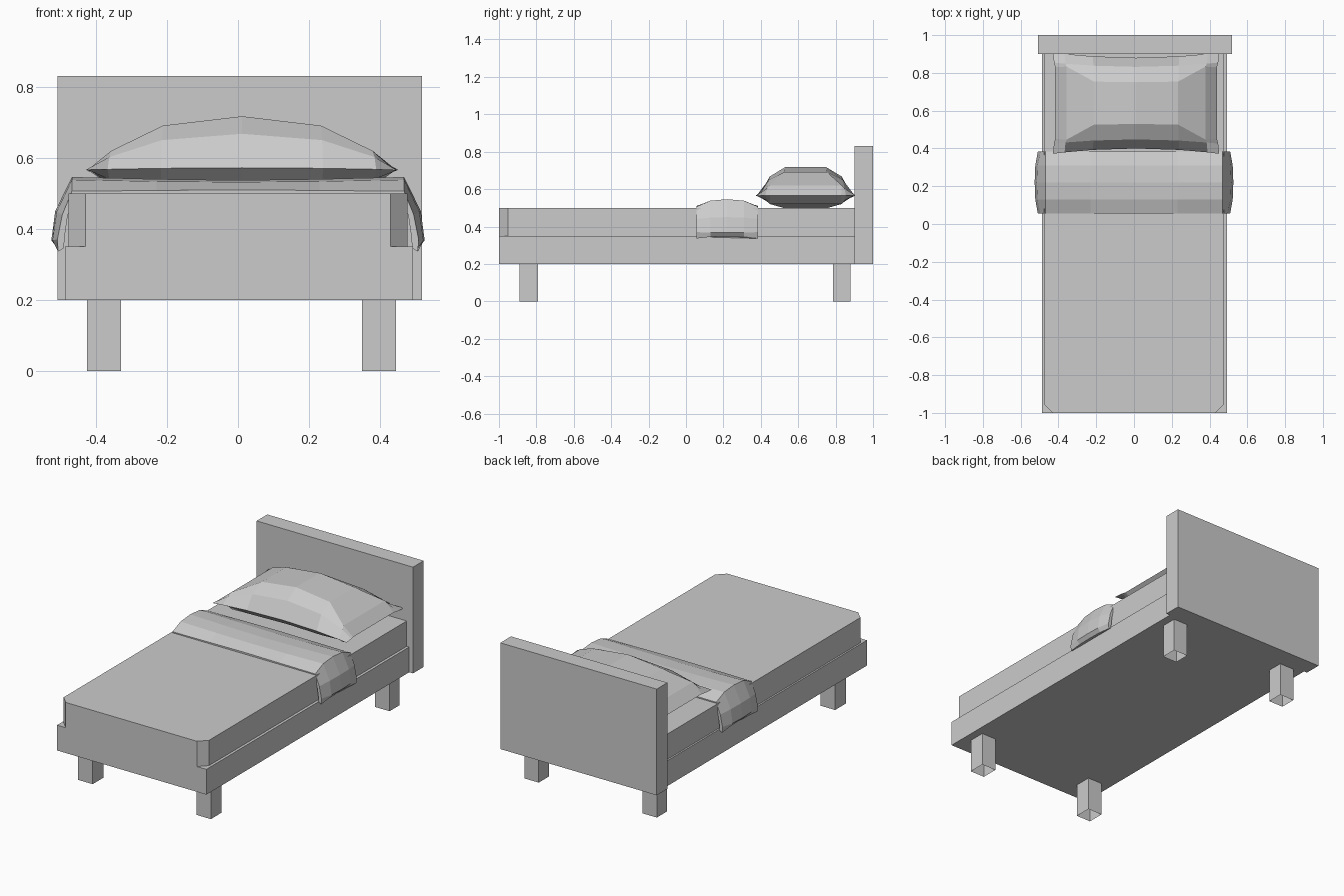
import bpy

cube = bpy.data.objects.get("Cube")
if cube:
    bpy.data.objects.remove(cube, do_unlink=True)

grey = bpy.data.materials.new("plain_grey")
grey.use_nodes = True
tone = (0.6, 0.6, 0.6, 1)
grey.diffuse_color = tone
grey.node_tree.nodes["Principled BSDF"].inputs["Base Color"].default_value = tone


def add_mesh(name, verts, faces):
    mesh = bpy.data.meshes.new(name)
    mesh.from_pydata(verts, [], faces)
    mesh.materials.append(grey)
    obj = bpy.data.objects.new(name, mesh)
    bpy.context.collection.objects.link(obj)
    return obj


def prism(name, outline, z0, z1, bottom=True):
    """Extrude an anticlockwise outline from z0 up to z1."""
    n = len(outline)
    verts = [(x, y, z) for z in (z0, z1) for x, y in outline]
    faces = [(i, (i + 1) % n, n + (i + 1) % n, n + i) for i in range(n)]
    faces.append(tuple(range(n, 2 * n)))
    if bottom:
        faces.append(tuple(reversed(range(n))))
    return add_mesh(name, verts, faces)


def rect(x0, x1, y0, y1):
    return [(x0, y0), (x1, y0), (x1, y1), (x0, y1)]


def grid_faces(rows, cols, start=0, flip=False):
    faces = []
    for r in range(rows - 1):
        for c in range(cols - 1):
            a = start + r * cols + c
            quad = (a, a + 1, a + cols + 1, a + cols)
            faces.append(quad[::-1] if flip else quad)
    return faces


# Frame, headboard and mattress with clipped foot corners
prism("bed_frame", rect(-0.487, 0.493, -1, 0.9), 0.2, 0.35)
prism("headboard", rect(-0.508, 0.518, 0.9, 1), 0.2, 0.83)
prism("mattress", [(-0.43, -1), (0.43, -1), (0.477, -0.953), (0.477, 0.9),
                   (-0.477, 0.9), (-0.477, -0.953)], 0.35, 0.5)

# Legs, open underneath
for end, y0, y1 in (("front", -0.89, -0.79), ("back", 0.785, 0.88)):
    for side, x0 in (("right", -0.425), ("left", 0.35)):
        prism(f"{end}_{side}_leg", rect(x0, x0 + 0.095, y0, y1), 0, 0.2, bottom=False)

# Folded sheet: half profiles from the hem to the middle, mirrored across x
inner = [(0.491, 0.345), (0.488, 0.38), (0.481, 0.43), (0.466, 0.498), (0.23, 0.498), (0, 0.5)]
hem = [(0.507, 0.336), (0.509, 0.37), (0.495, 0.44), (0.468, 0.506), (0.23, 0.508), (0, 0.51)]
puff = [(0.507, 0.347), (0.526, 0.367), (0.515, 0.45), (0.468, 0.546), (0.23, 0.54), (0, 0.537)]


def blend(a, b, t):
    return [(p[0] + (q[0] - p[0]) * t, p[1] + (q[1] - p[1]) * t) for p, q in zip(a, b)]


sections = [(0.055, inner), (0.055, hem), (0.13, blend(hem, puff, 0.8)), (0.22, puff),
            (0.31, blend(hem, puff, 0.8)), (0.385, hem), (0.385, inner)]
verts = []
for y, half in sections:
    whole = [(-x, z) for x, z in half] + half[-2::-1]
    verts += [(x, y, z) for x, z in whole]
cols = len(inner) * 2 - 1
faces = grid_faces(len(sections), cols)
# close the hanging ends
for c in (0, cols - 1):
    strip = [r * cols + c for r in range(len(sections))]
    faces.append(tuple(strip if c == 0 else strip[::-1]))
add_mesh("folded_sheet", verts, faces)

# Pillow: two bulging grids meeting at a pinched seam
us = [-1, -0.86, -0.52, 0, 0.52, 0.86, 1]
vs = [-1, -0.8, -0.46, 0.46, 0.8, 1]
top_u, low_u = [0, 0.36, 0.83, 1, 0.83, 0.36, 0], [0, 0.65, 1, 1, 1, 0.65, 0]
top_v, low_v = [0, 0.66, 1, 1, 0.66, 0], [0, 0.6, 1, 1, 0.6, 0]
verts = []
for fu, fv, height in ((top_u, top_v, 0.145), (low_u, low_v, -0.072)):
    for v, bulge_v in zip(vs, fv):
        for u, bulge_u in zip(us, fu):
            x = 0.011 + u * (0.44 - 0.015 * (1 - v * v))
            y = 0.64 + v * (0.268 - 0.028 * (1 - u * u))
            # the flat top widens towards the ends
            if abs(u) > 0.8 and abs(v) < 0.5:
                y += v * 0.16 * (1 if abs(u) < 1 else 0.9)
            seam = 0.566 + 0.006 * (1 - u * u)
            verts.append((x, y, seam + height * bulge_u * bulge_v))
count = len(us) * len(vs)
pillow = add_mesh("pillow", verts, grid_faces(len(vs), len(us))
                  + grid_faces(len(vs), len(us), count, flip=True))
weld = pillow.modifiers.new("seam_weld", "WELD")
weld.merge_threshold = 0.0005
